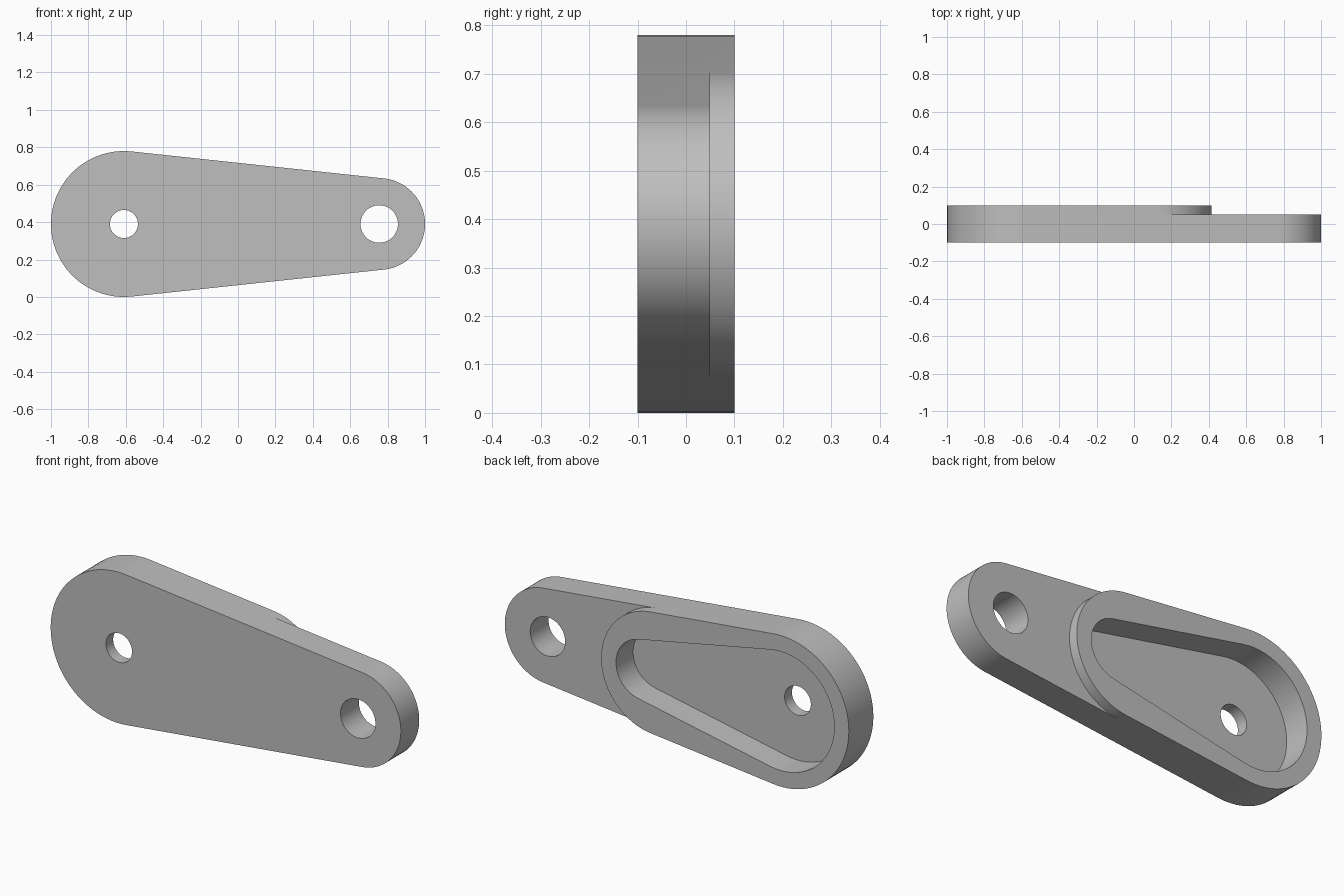
import bpy
import bmesh
from math import sin, cos, asin, pi, radians

if "Cube" in bpy.data.objects:
    bpy.data.objects.remove(bpy.data.objects["Cube"], do_unlink=True)

MID = 0.39                      # height of the centre line
FRONT, BACK = -0.1, 0.1
STEP, FLOOR = 0.05, -0.04       # depth of the lower tip and of the pocket floor
BIG_X, BIG_R = -0.61, 0.39
TIP_X, TIP_R = 0.755, 0.245
TAPER = asin((BIG_R - TIP_R) / (TIP_X - BIG_X))


def arc(cx, r, start, end, steps=48):
    return [(cx + r * cos(start + (end - start) * i / steps),
             MID + r * sin(start + (end - start) * i / steps))
            for i in range(steps + 1)]


def teardrop(x1, r1, x2, r2):
    """Two circles joined by their outer tangents."""
    a = pi / 2 - asin((r1 - r2) / (x2 - x1))
    return arc(x2, r2, -a, a) + arc(x1, r1, a, 2 * pi - a)


def prism(name, outline, y0, y1):
    bm = bmesh.new()
    face = bm.faces.new([bm.verts.new((x, y0, z)) for x, z in outline])
    geom = bmesh.ops.extrude_face_region(bm, geom=[face])["geom"]
    moved = [v for v in geom if isinstance(v, bmesh.types.BMVert)]
    bmesh.ops.translate(bm, verts=moved, vec=(0, y1 - y0, 0))
    bmesh.ops.recalc_face_normals(bm, faces=bm.faces)
    mesh = bpy.data.meshes.new(name)
    bm.to_mesh(mesh)
    bm.free()
    obj = bpy.data.objects.new(name, mesh)
    bpy.context.collection.objects.link(obj)
    return obj


def cut(target, cutter):
    cutter.hide_render = True
    mod = target.modifiers.new("cut", "BOOLEAN")
    mod.operation = "DIFFERENCE"
    mod.solver = "EXACT"
    mod.object = cutter
    bpy.context.view_layer.objects.active = target
    bpy.ops.object.modifier_apply(modifier=mod.name)
    bpy.data.objects.remove(cutter, do_unlink=True)


# Tapered arm body
arm = prism("lever_arm", teardrop(BIG_X, BIG_R, TIP_X, TIP_R), FRONT, BACK)

# Lowered tip behind the rounded end of the raised part
rim_x = 0.1
rim_r = BIG_R - (rim_x - BIG_X) * sin(TAPER)
edge = arc(rim_x, rim_r, TAPER - pi / 2, pi / 2 - TAPER)
step = edge + [(edge[-1][0], 1), (1.2, 1), (1.2, -0.2), (edge[0][0], -0.2)]
cut(arm, prism("step_cutter", step, STEP, BACK + 0.1))

# Tapered pocket in the back
cut(arm, prism("pocket_cutter", teardrop(BIG_X, 0.307, 0.175, 0.155), FLOOR, BACK + 0.1))

# Pivot hole and tip hole
for x, r in ((BIG_X, 0.075), (TIP_X, 0.1)):
    circle = arc(x, r, 0, 2 * pi, 64)[:-1]
    cut(arm, prism("hole_cutter", circle, FRONT - 0.1, BACK + 0.1))

# Plain grey finish
grey = bpy.data.materials.new("plain grey")
grey.use_nodes = True
colour = (0.52, 0.52, 0.52, 1)
grey.diffuse_color = colour
grey.node_tree.nodes["Principled BSDF"].inputs["Base Color"].default_value = colour
arm.data.materials.clear()
arm.data.materials.append(grey)

bpy.ops.object.select_all(action="DESELECT")
arm.select_set(True)
bpy.context.view_layer.objects.active = arm
bpy.ops.object.shade_smooth_by_angle(angle=radians(30))
